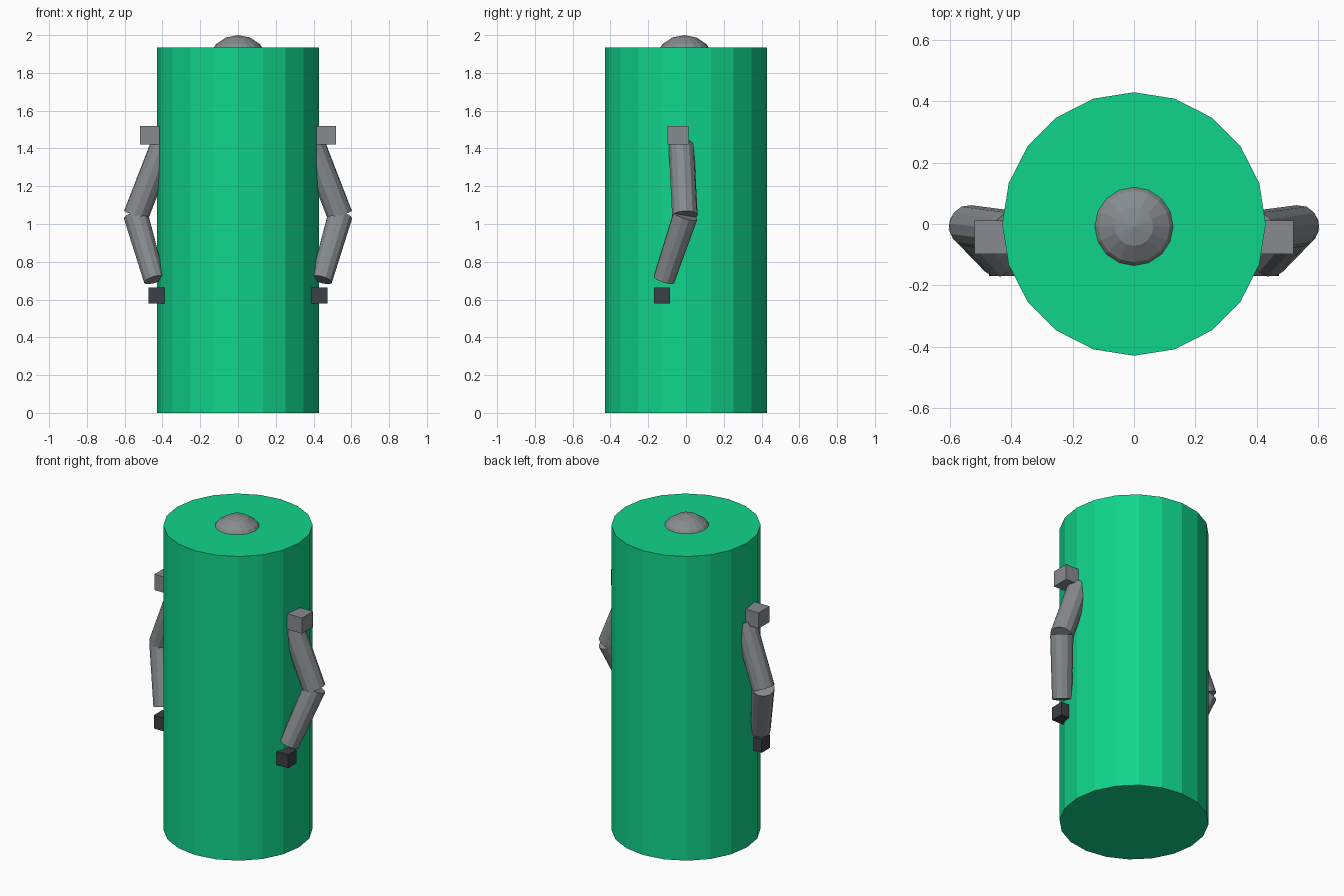
import bpy
from mathutils import Vector

if "Cube" in bpy.data.objects:
    bpy.data.objects.remove(bpy.data.objects["Cube"])


def material(name, rgb):
    m = bpy.data.materials.new(name)
    m.diffuse_color = (*rgb, 1)
    m.use_nodes = True
    m.node_tree.nodes["Principled BSDF"].inputs["Base Color"].default_value = m.diffuse_color
    return m


green = material("green", (0.005, 0.66, 0.26))
grey = material("grey", (0.24, 0.26, 0.27))
charcoal = material("charcoal", (0.045, 0.05, 0.06))


def finish(name, mat):
    ob = bpy.context.object
    ob.name = name
    ob.data.materials.append(mat)
    return ob


def box(name, centre, size, mat):
    bpy.ops.mesh.primitive_cube_add(size=1, location=centre)
    ob = finish(name, mat)
    ob.scale = size


def limb(name, start, end, r1, r2, mat):
    a, b = Vector(start), Vector(end)
    bpy.ops.mesh.primitive_cone_add(vertices=12, radius1=r1, radius2=r2,
                                    depth=(b - a).length, location=(a + b) / 2)
    ob = finish(name, mat)
    ob.rotation_euler = (b - a).to_track_quat('Z', 'Y').to_euler()


# Body column
bpy.ops.mesh.primitive_cylinder_add(vertices=20, radius=0.43, depth=1.935,
                                    location=(0, 0, 0.9675))
finish("body", green)

# Small dome poking out of the top
bpy.ops.mesh.primitive_uv_sphere_add(segments=16, ring_count=8, radius=0.165,
                                     location=(0, -0.008, 1.835))
finish("top_dome", grey)

# Arms, one per side
for side, s in (("left", -1), ("right", 1)):
    box(side + "_shoulder", (s * 0.465, -0.043, 1.47), (0.11, 0.11, 0.1), grey)
    limb(side + "_upper_arm", (s * 0.395, -0.025, 1.42), (s * 0.54, -0.006, 1.045),
         0.068, 0.068, grey)
    limb(side + "_forearm", (s * 0.541, -0.003, 1.045), (s * 0.443, -0.117, 0.705),
         0.067, 0.058, grey)
    box(side + "_hand", (s * 0.431, -0.128, 0.622), (0.083, 0.085, 0.085), charcoal)
